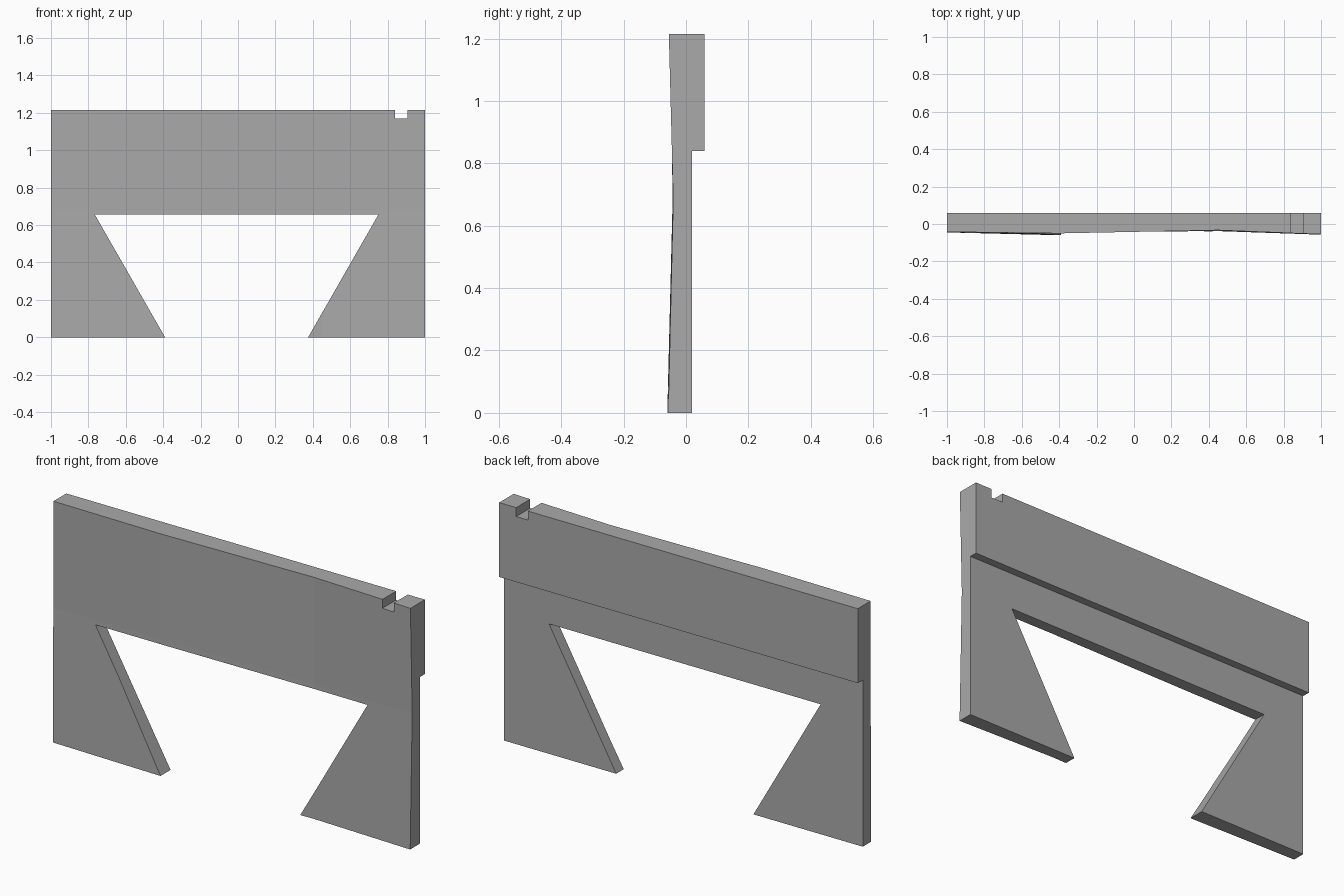
import bpy
import bmesh

if "Cube" in bpy.data.objects:
    bpy.data.objects.remove(bpy.data.objects["Cube"], do_unlink=True)

HEIGHT, BACK, STEP_BACK, STEP_Z = 1.215, 0.06, 0.02, 0.84

grey = bpy.data.materials.new("plain grey")
grey.use_nodes = True
colour = (0.4, 0.4, 0.4, 1)
grey.diffuse_color = colour
grey.node_tree.nodes["Principled BSDF"].inputs["Base Color"].default_value = colour


def loft(name, rings):
    """Join equal rings of points into a closed solid."""
    bm = bmesh.new()
    loops = [[bm.verts.new(p) for p in ring] for ring in rings]
    count = len(loops[0])
    for a, b in zip(loops, loops[1:]):
        for i in range(count):
            j = (i + 1) % count
            bm.faces.new((a[i], a[j], b[j], b[i]))
    bm.faces.new(loops[0])
    bm.faces.new(loops[-1])
    bmesh.ops.recalc_face_normals(bm, faces=bm.faces)
    mesh = bpy.data.meshes.new(name)
    bm.to_mesh(mesh)
    bm.free()
    mesh.materials.append(grey)
    obj = bpy.data.objects.new(name, mesh)
    bpy.context.collection.objects.link(obj)
    return obj


def cut(target, name, outline):
    """Cut an x-z outline right through the target, front to back."""
    cutter = loft(name, [[(x, y, z) for x, z in outline] for y in (-0.3, 0.3)])
    cutter.hide_render = True
    mod = target.modifiers.new(name, 'BOOLEAN')
    mod.operation = 'DIFFERENCE'
    mod.solver = 'EXACT'
    mod.object = cutter
    bpy.context.view_layer.objects.active = target
    bpy.ops.object.modifier_apply(modifier=name)
    bpy.data.objects.remove(cutter, do_unlink=True)


# Stepped panel with a slightly warped front: x, then front y at foot, middle, top
stations = [
    (-1.0, -0.045, -0.043, -0.042),
    (-0.4, -0.060, -0.043, -0.050),
    (0.45, -0.038, -0.037, -0.033),
    (1.0, -0.057, -0.041, -0.055),
]
panel = loft("stepped_panel", [
    [(x, foot, 0), (x, middle, 0.68), (x, top, HEIGHT), (x, BACK, HEIGHT),
     (x, BACK, STEP_Z), (x, STEP_BACK, STEP_Z), (x, STEP_BACK, 0)]
    for x, foot, middle, top in stations])

# Opening between the two feet; its sides continue below the floor
slope = 0.375 / 0.655
drop = 0.1
cut(panel, "leg_opening", [
    (-0.765, 0.655), (0.75, 0.655),
    (0.375 - slope * drop, -drop), (-0.39 + slope * drop, -drop)])

# Small notch in the top edge
cut(panel, "top_notch", [(0.84, 1.17), (0.905, 1.17), (0.905, 1.3), (0.84, 1.3)])
